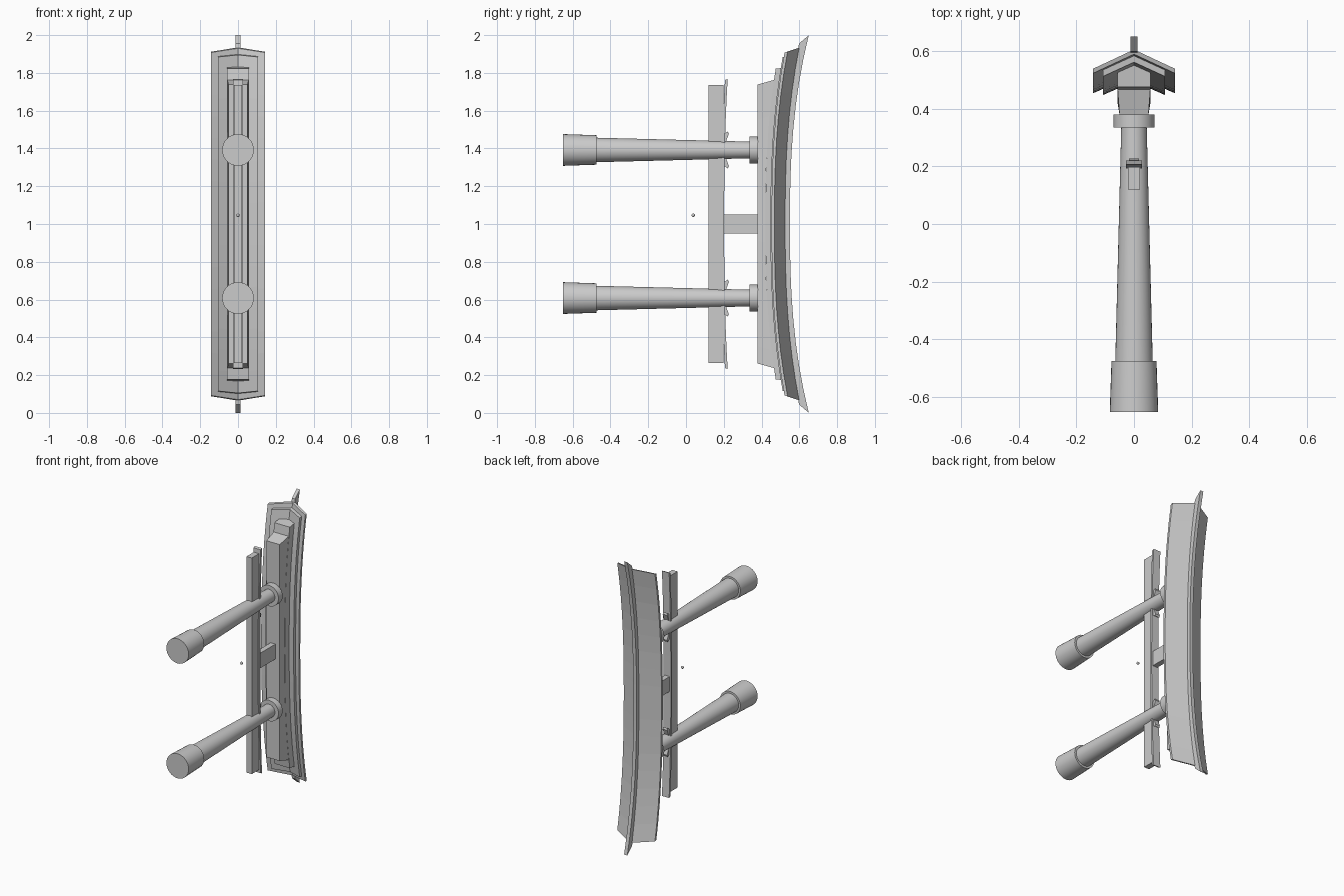
import bpy, bmesh, math

if "Cube" in bpy.data.objects:
    bpy.data.objects.remove(bpy.data.objects["Cube"])

C = 1.0  # middle of the gate's span along z


def make_object(name, bm):
    bmesh.ops.recalc_face_normals(bm, faces=bm.faces[:])
    me = bpy.data.meshes.new(name)
    bm.to_mesh(me)
    bm.free()
    ob = bpy.data.objects.new(name, me)
    bpy.context.collection.objects.link(ob)
    return ob


def swept_beam(name, half_profile, steps=16):
    """Sweep a mirrored (x, y) outline along z; each point has
    (x, y, end_lift, half_length) so the beam can bow up and have raked ends.
    half_profile runs up the +x side; points on x = 0 are not doubled."""
    mirrored = [(-p[0],) + p[1:] for p in reversed(half_profile) if p[0] > 0]
    profile = half_profile + mirrored
    if half_profile[0][0] == 0 and half_profile[-1][0] != 0:
        profile = half_profile + mirrored
    bm = bmesh.new()
    rings = []
    for i in range(steps + 1):
        t = 2 * i / steps - 1
        rings.append([bm.verts.new((x, y + lift * abs(t * L) ** 2.5, C + t * L))
                      for x, y, lift, L in profile])
    n = len(profile)
    for a, b in zip(rings, rings[1:]):
        for k in range(n):
            bm.faces.new((a[k], a[(k + 1) % n], b[(k + 1) % n], b[k]))
    bm.faces.new(rings[0])
    bm.faces.new(rings[-1])
    return make_object(name, bm)


def round_part(name, z, y0, y1, r0, r1):
    bpy.ops.mesh.primitive_cone_add(vertices=32, radius1=r0, radius2=r1, depth=y1 - y0,
                                    location=(0, (y0 + y1) / 2, z),
                                    rotation=(-math.pi / 2, 0, 0))
    ob = bpy.context.object
    ob.name = name
    bpy.ops.object.shade_smooth_by_angle(angle=math.radians(30))


def wedge(name, z, direction):
    outline = [(0.035, 0.19), (0.08, 0.195), (0.098, 0.222), (0.085, 0.227), (0.035, 0.208)]
    bm = bmesh.new()
    a, b = [[bm.verts.new((x, y, z + direction * d)) for d, y in outline]
            for x in (-0.017, 0.017)]
    bm.faces.new(a)
    bm.faces.new(b)
    for k in range(5):
        j = (k + 1) % 5
        bm.faces.new((a[k], a[j], b[j], b[k]))
    make_object(name, bm)


# Two pillars with base sleeves, collars and wedges
for side, s in (("lower", -1), ("upper", 1)):
    z = C + s * 0.392
    round_part(side + "_pillar_sleeve", z, -0.652, -0.475, 0.084, 0.078)
    round_part(side + "_pillar_shaft", z, -0.48, 0.34, 0.065, 0.044)
    round_part(side + "_pillar_collar", z, 0.335, 0.38, 0.071, 0.071)
    wedge(side + "_outer_wedge", z, s)
    wedge(side + "_inner_wedge", z, -s)

# Tie beam with its thin curved cover
swept_beam("tie_beam", [(0.02, 0.12, 0, 0.737), (0.02, 0.198, 0, 0.737)], 1)
swept_beam("tie_beam_cover", [(0.027, 0.188, 0.036, 0.762), (0.027, 0.202, 0.036, 0.768)])

# Centre strut
swept_beam("centre_strut", [(0.018, 0.195, 0, 0.051), (0.018, 0.385, 0, 0.051)], 1)

# Main lintel and the bowed layer above it
swept_beam("main_lintel", [(0.05, 0.378, 0, 0.738), (0.057, 0.42, 0.1, 0.764)])
swept_beam("bowed_lintel", [(0.058, 0.421, 0.088, 0.822), (0.058, 0.472, 0.088, 0.829),
                            (0, 0.5, 0.088, 0.832)])

# Two gabled roof layers
swept_beam("roof_under_layer", [(0, 0.494, 0.088, 0.895), (0.107, 0.447, 0.088, 0.884),
                                (0.107, 0.469, 0.088, 0.887), (0, 0.516, 0.088, 0.898)])
swept_beam("roof", [(0, 0.515, 0.088, 0.930), (0.142, 0.453, 0.088, 0.908),
                    (0.142, 0.468, 0.088, 0.912), (0, 0.53, 0.088, 0.935)])

# Ridge cap with raked, upturned tips
swept_beam("ridge_cap", [(0.012, 0.52, 0.088, 0.955), (0.012, 0.55, 0.1, 1.0)])

# Small loose bead between the pillars
bpy.ops.mesh.primitive_uv_sphere_add(segments=12, ring_count=8, radius=0.009,
                                     location=(0, 0.038, 1.046))
bpy.context.object.name = "small_bead"
bpy.ops.object.shade_smooth_by_angle(angle=math.radians(40))
